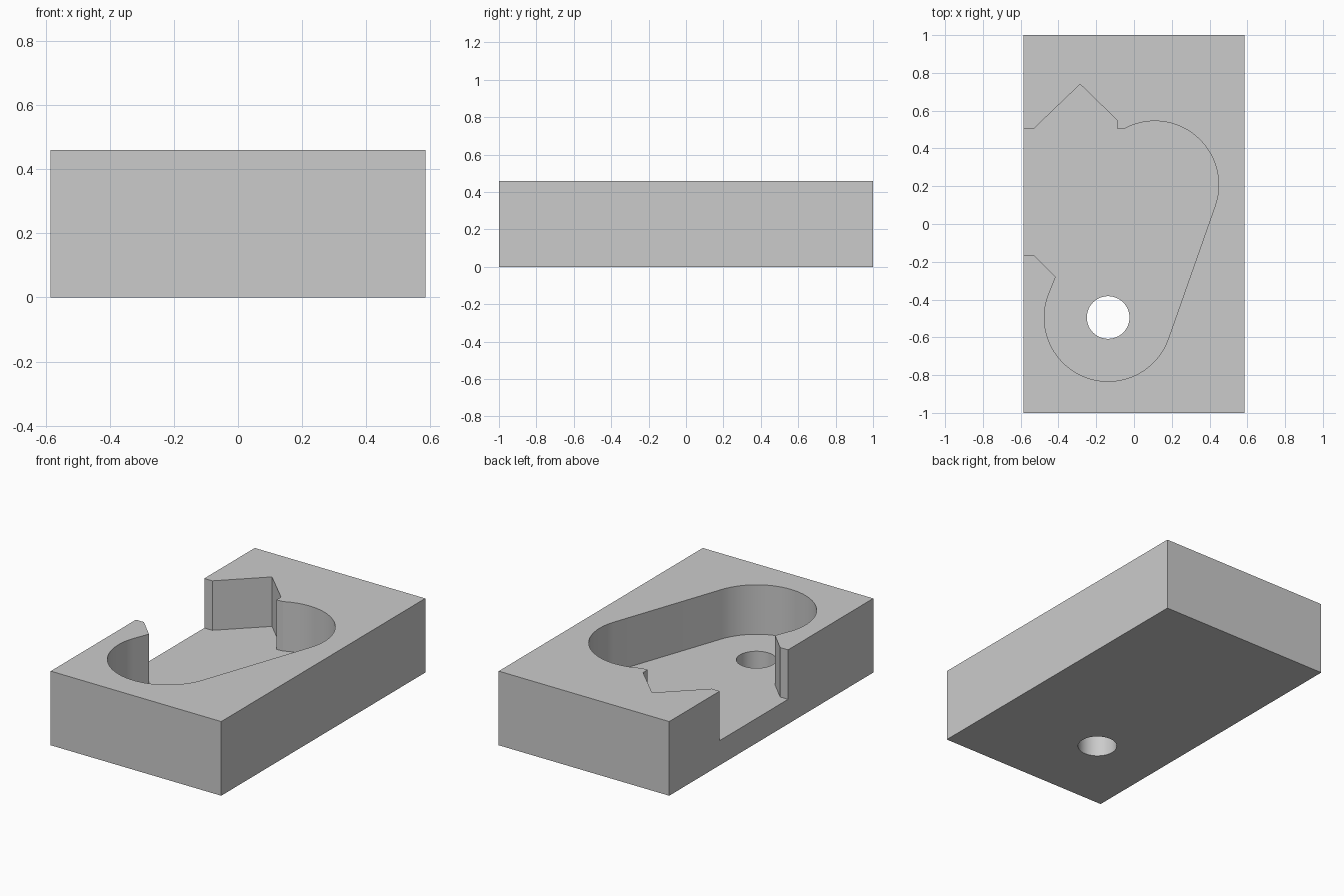
import bpy
import bmesh
from math import cos, sin, radians, atan2, degrees

old = bpy.data.objects.get("Cube")
if old:
    bpy.data.objects.remove(old, do_unlink=True)

HALF_X, HALF_Y, HEIGHT, FLOOR = 0.585, 1.0, 0.46, 0.153
BIG, SMALL, RADIUS = (0.11, 0.207), (-0.137, -0.495), 0.338

grey = bpy.data.materials.new("plain grey")
grey.use_nodes = True
colour = (0.6, 0.6, 0.6, 1)
grey.diffuse_color = colour
grey.node_tree.nodes["Principled BSDF"].inputs["Base Color"].default_value = colour


def arc(centre, radius, start, end, steps):
    """Points along an arc, angles in degrees."""
    angles = [radians(start + (end - start) * i / steps) for i in range(steps + 1)]
    return [(centre[0] + radius * cos(a), centre[1] + radius * sin(a)) for a in angles]


def prism(name, outline, bottom, top):
    """Extrude a flat outline between two heights."""
    bm = bmesh.new()
    face = bm.faces.new([bm.verts.new((x, y, bottom)) for x, y in outline])
    new = bmesh.ops.extrude_face_region(bm, geom=[face])["geom"]
    verts = [v for v in new if isinstance(v, bmesh.types.BMVert)]
    bmesh.ops.translate(bm, verts=verts, vec=(0, 0, top - bottom))
    bmesh.ops.recalc_face_normals(bm, faces=bm.faces)
    mesh = bpy.data.meshes.new(name)
    bm.to_mesh(mesh)
    bm.free()
    mesh.materials.append(grey)
    obj = bpy.data.objects.new(name, mesh)
    bpy.context.collection.objects.link(obj)
    return obj


def cut(target, cutter):
    """Subtract a cutter, then remove it."""
    cutter.hide_render = True
    mod = target.modifiers.new("cut", "BOOLEAN")
    mod.operation, mod.solver, mod.object = "DIFFERENCE", "EXACT", cutter
    bpy.context.view_layer.objects.active = target
    bpy.ops.object.modifier_apply(modifier=mod.name)
    bpy.data.objects.remove(cutter, do_unlink=True)


# Rectangular block
block = prism("block", [(-HALF_X, -HALF_Y), (HALF_X, -HALF_Y),
                        (HALF_X, HALF_Y), (-HALF_X, HALF_Y)], 0, HEIGHT)

# Slanted slot pocket, open to the right side through an angled notch
tangent = degrees(atan2(BIG[1] - SMALL[1], BIG[0] - SMALL[0])) - 90
notch_back = [(-0.8, 0.505), (-0.53, 0.505), (-0.285, 0.74),
              (-0.09, 0.55), (-0.09, 0.505)]
notch_front = [(-0.415, -0.28), (-0.53, -0.165), (-0.8, -0.165)]
pocket = (notch_back + arc(BIG, RADIUS, 117.5, tangent, 40)
          + arc(SMALL, RADIUS, tangent, tangent - 180, 52) + notch_front)
cut(block, prism("pocket_cutter", pocket, FLOOR, HEIGHT + 0.2))

# Round hole through the pocket floor
cut(block, prism("hole_cutter", arc(SMALL, 0.113, 0, 352.5, 47), -0.2, HEIGHT))

# Smooth the curved walls, keep the corners sharp
bpy.ops.object.select_all(action="DESELECT")
block.select_set(True)
bpy.context.view_layer.objects.active = block
bpy.ops.object.shade_smooth_by_angle(angle=radians(20))
